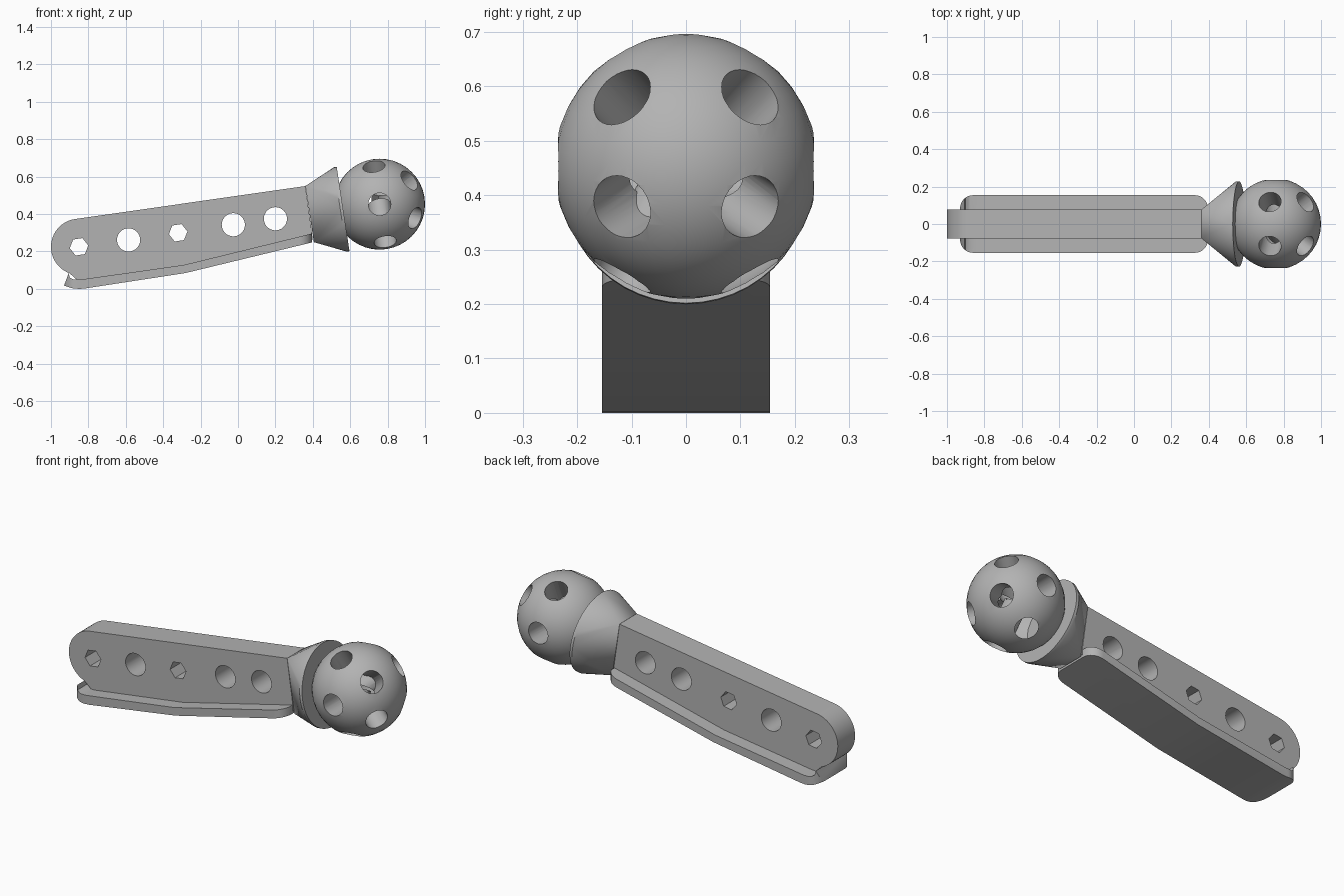
import bpy
import bmesh
from math import radians, cos, sin, pi
from mathutils import Matrix, Vector

cube = bpy.data.objects.get("Cube")
if cube:
    bpy.data.objects.remove(cube)

TILT = radians(8.6)
grey = bpy.data.materials.new("plain_grey")
grey.use_nodes = True
grey.diffuse_color = (0.45, 0.45, 0.45, 1)
grey.node_tree.nodes["Principled BSDF"].inputs["Base Color"].default_value = grey.diffuse_color


def add_object(name, bm):
    bmesh.ops.recalc_face_normals(bm, faces=bm.faces)
    mesh = bpy.data.meshes.new(name)
    bm.to_mesh(mesh)
    bm.free()
    mesh.materials.append(grey)
    obj = bpy.data.objects.new(name, mesh)
    bpy.context.collection.objects.link(obj)
    return obj


def prism(name, points, direction):
    """Extrude a closed outline along a direction."""
    bm = bmesh.new()
    face = bm.faces.new([bm.verts.new(p) for p in points])
    new = bmesh.ops.extrude_face_region(bm, geom=[face])["geom"]
    verts = [g for g in new if isinstance(g, bmesh.types.BMVert)]
    bmesh.ops.translate(bm, verts=verts, vec=direction)
    return add_object(name, bm)


def side_prism(name, outline, half):
    return prism(name, [(x, -half, z) for x, z in outline], (0, 2 * half, 0))


def arc(cx, cy, r, start, end, steps):
    return [(cx + r * cos(radians(start + (end - start) * i / steps)),
             cy + r * sin(radians(start + (end - start) * i / steps)))
            for i in range(steps + 1)]


def rod(start, direction, length, radius, sides, spin=0.0):
    """Cylinder cutter running from start along direction."""
    direction = Vector(direction).normalized()
    place = (Matrix.Translation(Vector(start) + direction * length / 2)
             @ direction.to_track_quat('Z', 'Y').to_matrix().to_4x4()
             @ Matrix.Rotation(spin, 4, 'Z'))
    bm = bmesh.new()
    bmesh.ops.create_cone(bm, cap_ends=True, segments=sides, radius1=radius,
                          radius2=radius, depth=length, matrix=place)
    return add_object("hole_cutter", bm)


def carve(obj, cutter, operation='DIFFERENCE'):
    mod = obj.modifiers.new("carve", 'BOOLEAN')
    mod.operation = operation
    mod.solver = 'EXACT'
    mod.object = cutter
    bpy.context.view_layer.objects.active = obj
    bpy.ops.object.modifier_apply(modifier=mod.name)
    bpy.data.objects.remove(cutter)


def smooth(obj):
    bpy.ops.object.select_all(action='DESELECT')
    obj.select_set(True)
    bpy.context.view_layer.objects.active = obj
    bpy.ops.object.shade_smooth_by_angle(angle=radians(30))


# Arm: rounded end, tapering outline, row of round and hexagonal holes
outline = arc(-0.85, 0.225, 0.15, 98, 250, 24)
outline += [(-0.84, 0.03), (-0.28, 0.10), (0.40, 0.265), (0.36, 0.55)]
arm = side_prism("arm", outline, 0.077)
for x, z, radius, sides in [(-0.85, 0.225, 0.05, 6), (-0.585, 0.262, 0.062, 32),
                            (-0.32, 0.30, 0.05, 6), (-0.025, 0.343, 0.062, 32),
                            (0.20, 0.375, 0.062, 32)]:
    hole = [(x + radius * cos(TILT + 2 * pi * i / sides),
             z + radius * sin(TILT + 2 * pi * i / sides)) for i in range(sides)]
    carve(arm, side_prism("hole_cutter", hole, 0.2))
smooth(arm)

# Flange: bent plate under the arm, trimmed to a rounded plan
plate = [(-0.93, 0.018), (-0.89, 0.004), (-0.85, 0), (-0.82, 0.002), (-0.28, 0.085),
         (0.402, 0.25), (0.392, 0.295), (-0.29, 0.128), (-0.84, 0.05),
         (-0.88, 0.05), (-0.90, 0.06), (-0.905, 0.085)]
flange = side_prism("flange", plate, 0.3)
plan = []
for cx, cy, start in [(0.325, 0.084, 0), (-0.86, 0.084, 90),
                      (-0.86, -0.084, 180), (0.325, -0.084, 270)]:
    plan += arc(cx, cy, 0.07, start, start + 90, 8)
carve(flange, prism("plan_cutter", [(x, y, -0.1) for x, y in plan], (0, 0, 0.6)), 'INTERSECT')
smooth(flange)

# Collar: hull from the arm section out to a round rim
bm = bmesh.new()
for y in (-0.077, 0.077):
    for z in (-0.152, 0.152):
        bm.verts.new((0, y, z))
for u in (0.166, 0.181):
    for y, z in arc(0, 0, 0.228, 0, 352.5, 47):
        bm.verts.new((u, y, z))
bmesh.ops.convex_hull(bm, input=bm.verts)
bmesh.ops.transform(bm, verts=bm.verts, matrix=Matrix.Translation((0.383, 0, 0.40))
                    @ Matrix.Rotation(-TILT, 4, 'Y'))
collar = add_object("collar", bm)
smooth(collar)

# Ball: one hole straight across, four pairs of holes slanting to the centre
centre = Vector((0.757, 0, 0.453))
bm = bmesh.new()
bmesh.ops.create_uvsphere(bm, u_segments=40, v_segments=20, radius=0.243,
                          matrix=Matrix.Translation(centre) @ Matrix.Rotation(TILT, 4, 'Y'))
ball = add_object("ball", bm)
carve(ball, rod(centre - Vector((0, 0.4, 0)), (0, 1, 0), 0.8, 0.06, 32))
for step in (90, 30, -30, -90):
    a = TILT + radians(step)
    for side in (-1, 1):
        tilt_out = radians(30)
        direction = (cos(a) * cos(tilt_out), side * sin(tilt_out), sin(a) * cos(tilt_out))
        carve(ball, rod(centre, direction, 0.4, 0.06, 32))
smooth(ball)
